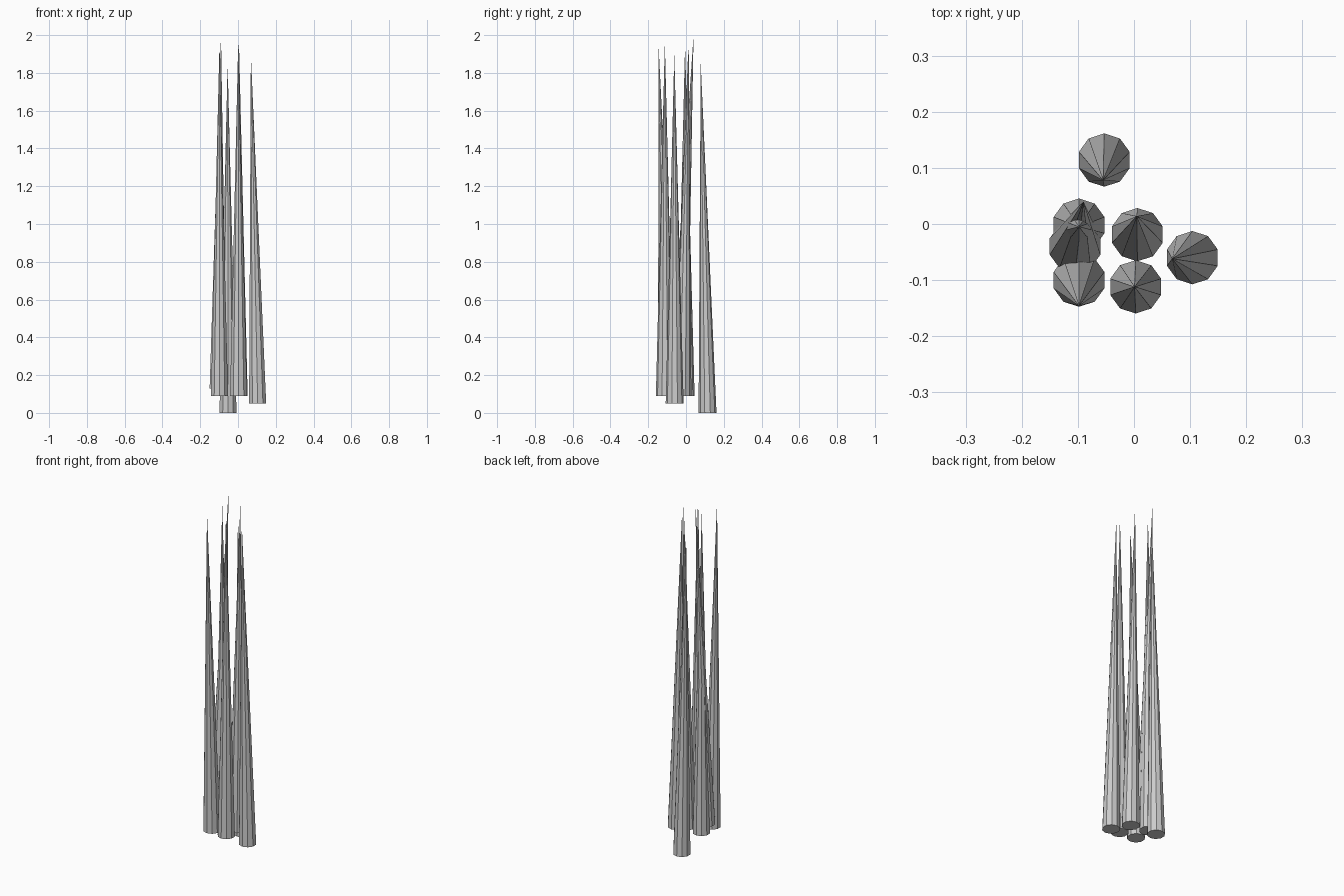
import bpy, bmesh
from math import sin, cos, tau

if "Cube" in bpy.data.objects:
    bpy.data.objects.remove(bpy.data.objects["Cube"])

SIDES, RADIUS = 10, 0.0475

def spike(name, base, tip):
    """Ten-sided leaning spike from a flat base to a sharp tip."""
    bm = bmesh.new()
    x, y, z = base
    ring = [bm.verts.new((x + RADIUS * sin(tau * i / SIDES),
                          y + RADIUS * cos(tau * i / SIDES), z))
            for i in range(SIDES)]
    apex = bm.verts.new(tip)
    bm.faces.new(ring)
    for i in range(SIDES):
        bm.faces.new((ring[i], ring[(i + 1) % SIDES], apex))
    bmesh.ops.recalc_face_normals(bm, faces=bm.faces)
    mesh = bpy.data.meshes.new(name)
    bm.to_mesh(mesh)
    bm.free()
    bpy.context.collection.objects.link(bpy.data.objects.new(name, mesh))

# Base centre and tip of every spike in the cluster
SPIKES = {
    "back_spike":         ((-0.053, 0.114, 0.00), (-0.055, 0.078, 1.85)),
    "right_spike":        ((0.104, -0.060, 0.05), (0.068, -0.062, 1.90)),
    "centre_spike":       ((0.006, -0.019, 0.09), (0.005, 0.014, 1.97)),
    "front_spike":        ((0.003, -0.112, 0.09), (0.001, -0.112, 1.96)),
    "front_left_spike":   ((-0.098, -0.100, 0.09), (-0.098, -0.146, 1.96)),
    "leaning_left_spike": ((-0.105, -0.040, 0.13), (-0.090, 0.040, 2.00)),
    "upright_left_spike": ((-0.098, -0.002, 0.09), (-0.098, -0.005, 1.95)),
}
for name, (base, tip) in SPIKES.items():
    spike(name, base, tip)
